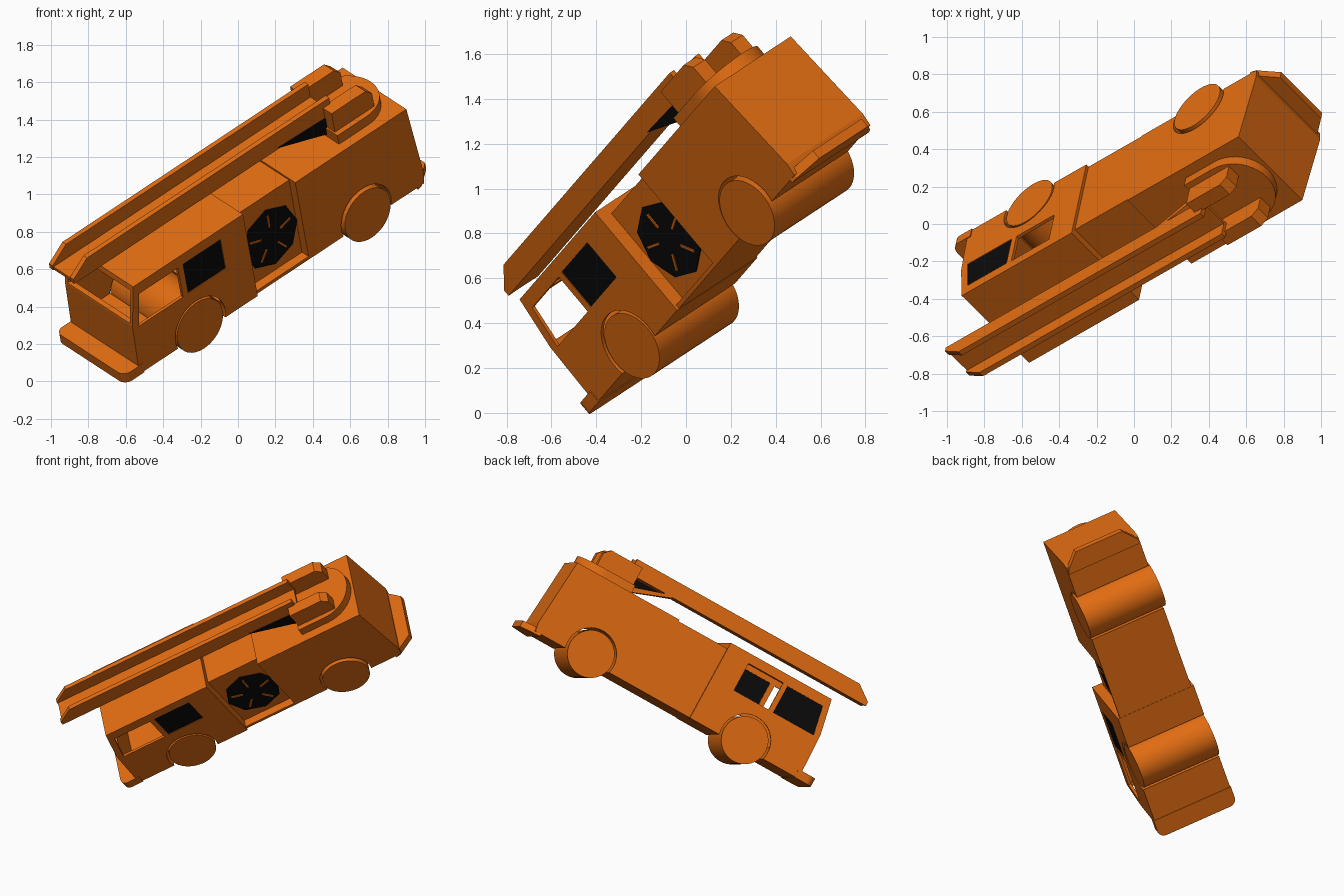
import bpy, bmesh
from math import sin, cos, pi, radians
from mathutils import Matrix, Vector

cube = bpy.data.objects.get("Cube")
if cube:
    bpy.data.objects.remove(cube, do_unlink=True)


def material(name, color):
    m = bpy.data.materials.new(name)
    m.use_nodes = True
    m.diffuse_color = color
    m.node_tree.nodes["Principled BSDF"].inputs["Base Color"].default_value = color
    return m


ORANGE = material("orange", (0.75, 0.15, 0.006, 1))
BLACK = material("black", (0.003, 0.003, 0.003, 1))

# Truck frame: x to its left, y to its rear, z up, tilted as a whole
left = Vector((0.644, -0.640, -0.420)).normalized()
back = Vector((0.754, 0.430, 0.497))
back = (back - left * back.dot(left)).normalized()
up = left.cross(back)
POSE = Matrix((left, back, up)).transposed().to_4x4()
POSE.translation = left * -0.3785


def prism(name, pts, axis, lo, hi, mat=ORANGE, smooth=False):
    """Extrude an outline along x (points are y, z) or z (points are x, y)."""
    bm = bmesh.new()
    place = (lambda p, t: (t, *p)) if axis == "x" else (lambda p, t: (*p, t))
    face = bm.faces.new([bm.verts.new(place(p, lo)) for p in pts])
    ext = bmesh.ops.extrude_face_region(bm, geom=[face])
    for v in ext["geom"]:
        if isinstance(v, bmesh.types.BMVert):
            v.co = place(pts[list(pts).index(min(
                pts, key=lambda p: (Vector(place(p, lo)) - v.co).length))], hi)
    bmesh.ops.recalc_face_normals(bm, faces=bm.faces)
    mesh = bpy.data.meshes.new(name)
    bm.to_mesh(mesh)
    bm.free()
    ob = bpy.data.objects.new(name, mesh)
    bpy.context.collection.objects.link(ob)
    ob.data.materials.append(mat)
    ob.matrix_world = POSE
    if smooth:
        bpy.ops.object.select_all(action="DESELECT")
        ob.select_set(True)
        bpy.context.view_layer.objects.active = ob
        bpy.ops.object.shade_smooth_by_angle(angle=radians(30))
    return ob


def rect(y0, y1, z0, z1):
    return [(y0, z0), (y1, z0), (y1, z1), (y0, z1)]


def arc(cy, cz, r, start=0, end=2 * pi, n=40, closed=True):
    steps = n if closed else n + 1
    return [(cy + r * cos(start + (end - start) * i / n),
             cz + r * sin(start + (end - start) * i / n)) for i in range(steps)]


def carve(ob, cutters):
    """Subtract the cutters from the part and keep the result as its mesh."""
    for c in cutters:
        mod = ob.modifiers.new("cut", "BOOLEAN")
        mod.operation, mod.solver, mod.object = "DIFFERENCE", "EXACT", c
    bpy.context.view_layer.update()
    ev = ob.evaluated_get(bpy.context.evaluated_depsgraph_get())
    mesh = bpy.data.meshes.new_from_object(ev)
    ob.modifiers.clear()
    ob.data = mesh
    for c in cutters:
        bpy.data.objects.remove(c, do_unlink=True)


WHEELS = {"front": -0.108, "rear": 1.083}
AXLE = 0.408

# Cab shell with windscreen, side windows and wheel arch
cab = prism("cab", [(-0.55, 0.358), (0.29, 0.358), (0.29, 0.933), (-0.49, 0.933),
                    (-0.54, 0.685)], "x", -0.28, 0.28)
front_window = [(-0.5, 0.662), (-0.185, 0.662), (-0.185, 0.865), (-0.46, 0.865)]
rear_window = rect(-0.15, 0.118, 0.665, 0.87)
carve(cab, [
    prism("cavity", [(-0.52, 0.45), (0.26, 0.45), (0.26, 0.908), (-0.465, 0.908),
                     (-0.51, 0.685)], "x", -0.262, 0.262),
    prism("windscreen_cut", rect(-0.7, -0.4, 0.695, 0.9), "x", -0.258, 0.258),
    prism("front_window_cut", front_window, "x", -0.4, 0.4),
    prism("rear_window_cut", rear_window, "x", -0.4, 0.4),
    prism("arch_cut", arc(WHEELS["front"], AXLE, 0.176), "x", -0.4, 0.4)])
prism("left_rear_window", rear_window, "x", 0.268, 0.276, BLACK)
prism("right_front_window", front_window, "x", -0.276, -0.268, BLACK)

# Rear body with wheel arch
body = prism("rear_body", [(0.668, 0.36), (1.485, 0.36), (1.495, 0.42),
                           (1.457, 0.9), (0.668, 0.9)], "x", -0.265, 0.265)
carve(body, [prism("arch_cut", arc(WHEELS["rear"], AXLE, 0.176), "x", -0.4, 0.4)])

# Equipment bay, recessed on the left
prism("equipment_bay", rect(0.28, 0.68, 0.36, 0.888), "x", -0.262, 0.21)
prism("bay_sill", rect(0.28, 0.68, 0.36, 0.38), "x", 0.2, 0.265)
HUB = (0.483, 0.61)
prism("pump_panel", arc(*HUB, 0.188, n=8), "x", 0.208, 0.217, BLACK)
for k in range(5):
    a = 2 * pi * k / 5 + 0.3
    d, s = Vector((cos(a), sin(a))), Vector((-sin(a), cos(a))) * 0.006
    c = Vector(HUB)
    spoke = [c + d * 0.07 - s, c + d * 0.15 - s, c + d * 0.15 + s, c + d * 0.07 + s]
    prism("panel_spoke", [tuple(p) for p in spoke], "x", 0.21, 0.223)

# Full-width wheel rollers
for name, y in WHEELS.items():
    prism(name + "_wheels", arc(y, AXLE, 0.16, n=48), "x", -0.277, 0.277, smooth=True)

# Front bumper with rounded corners and tapered rear step
bumper = (arc(-0.235, -0.605, 0.05, pi, 1.5 * pi, 6, False)
          + arc(0.235, -0.605, 0.05, 1.5 * pi, 2 * pi, 6, False)
          + [(0.285, -0.52), (-0.285, -0.52)])
prism("front_bumper", bumper, "z", 0.354, 0.415, smooth=True)
prism("rear_step", [(-0.265, 1.44), (0.265, 1.44), (0.255, 1.475), (0.17, 1.578),
                    (-0.17, 1.578), (-0.255, 1.475)], "z", 0.345, 0.39)

# Turntable with a round tail
prism("turntable", arc(0, 1.235, 0.205, 0, pi, 20, False)
      + [(-0.205, 1.03), (0.205, 1.03)], "z", 0.88, 0.96, smooth=True)

# Ladder: two rails with a sloped nose, joined by a floor
rail = [(-0.74, 1.02), (1.09, 1.02), (1.09, 1.13), (-0.63, 1.13), (-0.74, 1.05)]
prism("ladder_floor", rect(-0.735, 1.09, 1.02, 1.04), "x", -0.08, 0.08)
block = [(1.04, 0.905), (1.3, 0.905), (1.32, 0.95), (1.32, 1.05), (1.28, 1.09), (1.04, 1.09)]
brace = [(0.72, 1.03), (1.06, 0.9), (1.06, 0.94), (0.78, 1.03)]
for side, s in (("left", 1), ("right", -1)):
    prism(side + "_ladder_rail", rail, "x", s * 0.072, s * 0.102)
    prism(side + "_pivot_block", block, "x", s * 0.09, s * 0.172)
    prism(side + "_ladder_brace", brace, "x", s * 0.06, s * 0.1)
prism("brace_screen", [(0.71, 1.03), (1.06, 0.905), (1.06, 1.02)], "x", 0.1, 0.108, BLACK)
